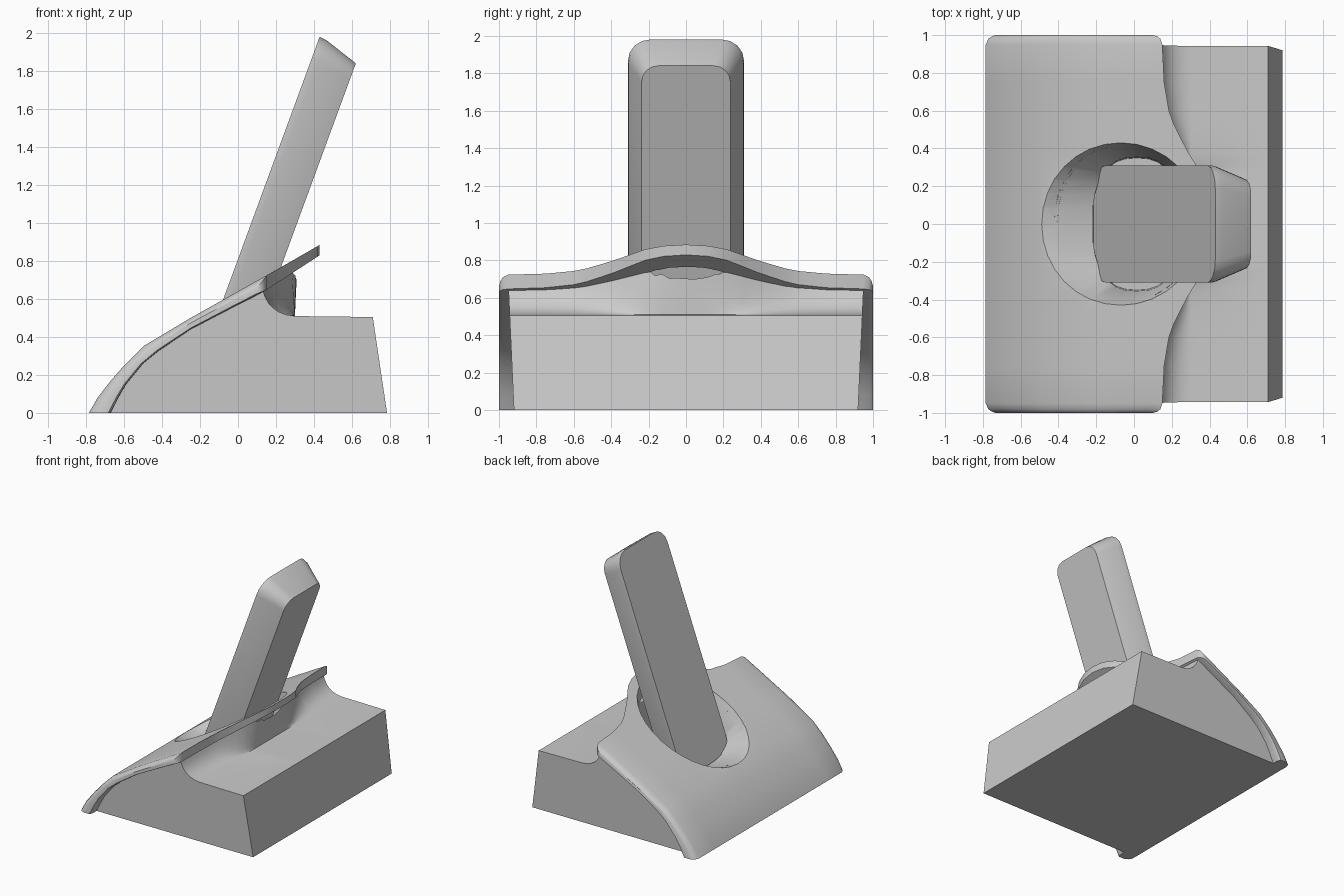
import bpy, bmesh, math

cube = bpy.data.objects.get("Cube")
if cube:
    bpy.data.objects.remove(cube, do_unlink=True)

grey = bpy.data.materials.new("light_grey")
grey.use_nodes = True
grey.diffuse_color = (0.6, 0.6, 0.6, 1)
grey.node_tree.nodes["Principled BSDF"].inputs["Base Color"].default_value = (0.6, 0.6, 0.6, 1)


def loft(name, rings):
    """Skin a list of equal closed rings and cap both ends."""
    bm = bmesh.new()
    rows = [[bm.verts.new(p) for p in ring] for ring in rings]
    n = len(rows[0])
    for a, b in zip(rows, rows[1:]):
        for i in range(n):
            j = (i + 1) % n
            bm.faces.new((a[i], a[j], b[j], b[i]))
    bm.faces.new(rows[0])
    bm.faces.new(rows[-1])
    bmesh.ops.recalc_face_normals(bm, faces=bm.faces)
    mesh = bpy.data.meshes.new(name)
    bm.to_mesh(mesh)
    bm.free()
    mesh.materials.append(grey)
    obj = bpy.data.objects.new(name, mesh)
    bpy.context.collection.objects.link(obj)
    return obj


def activate(obj):
    bpy.ops.object.select_all(action='DESELECT')
    obj.select_set(True)
    bpy.context.view_layer.objects.active = obj


def smooth(obj, degrees=35):
    activate(obj)
    bpy.ops.object.shade_smooth_by_angle(angle=math.radians(degrees))


def height(profile, x):
    for (x0, z0), (x1, z1) in zip(profile, profile[1:]):
        if x <= x1:
            break
    return z0 + (z1 - z0) * (x - x0) / (x1 - x0)


def lerp(a, b, t):
    return tuple(p + (q - p) * t for p, q in zip(a, b))


# Shield section: outer and inner curves, and the free edge along the width
OUTER = [(-.785, 0), (-.74, .08), (-.67, .17), (-.6, .25), (-.5, .35), (-.25, .5), (0, .64), (.2, .752), (.43, .885)]
INNER = [(-.67, 0), (-.63, .08), (-.59, .15), (-.5, .26), (-.42, .325), (-.25, .44), (0, .57), (.13, .635), (.43, .83)]
EDGE = [(0, .43), (.12, .418), (.22, .385), (.31, .33), (.38, .287), (.45, .25), (.53, .21),
        (.6, .185), (.75, .16), (.95, .15)]
HALF = [(y, x, 0) for y, x in EDGE]
RIM = [(.98, .14, .12), (.993, .125, .28), (1, .10, .45)]


def both_sides(stations):
    return [(-s[0],) + s[1:] for s in reversed(stations[1:])] + stations


def shield_ring(y, edge, pinch):
    xs = [-.25 + (edge + .25) * i / 6 for i in range(7)]
    top = OUTER[:5] + [(x, height(OUTER, x)) for x in xs]
    low = INNER[:5] + [(x, height(INNER, x)) for x in xs]
    outer = [lerp(a, b, pinch) for a, b in zip(top, low)]
    inner = [lerp(b, a, pinch * .25) for a, b in zip(top, low)]
    return [(x, y, z) for x, z in outer + inner[::-1]]


shield = loft("curved_shield", [shield_ring(*s) for s in both_sides(HALF + RIM)])


# Base block with a concave riser that follows the shield edge
def base_ring(y, edge, _):
    end = .13 + .65 * (edge - .15)
    start = -.66
    slope = [(start + (end - start) * i / 12) for i in range(13)]
    pts = [(-.68, 0)] + [(x, height(INNER, x) + .015) for x in slope]
    a, c, b = pts[-1], (min(end + .03, .3), .52), (.3, .51)
    pts += [lerp(lerp(a, c, t / 6), lerp(c, b, t / 6), t / 6) for t in range(1, 7)]
    pts += [(.71, .505), (.785, 0)]
    return [(x, y * (.92 + .045 * z) / .95, z) for x, z in pts]


base = loft("base_block", [base_ring(*s) for s in both_sides(HALF)])


# Tapered well cut through the shield and base
def well_ring(cx, rx, ry, depth, power, n=32):
    ring = []
    for i in range(n):
        c, s = math.cos(math.tau * i / n), math.sin(math.tau * i / n)
        x = cx + rx * math.copysign(abs(c) ** power, c)
        y = ry * math.copysign(abs(s) ** power, s)
        ring.append((x, y, .64 + .56 * x - depth))
    return ring


well = loft("well_cutter", [
    well_ring(-.09, .475, .45, -.06, 1),
    well_ring(-.07, .43, .43, 0, 1),
    well_ring(.015, .235, .355, .237, .8),
    well_ring(.015, .235, .35, .32, .8)])
well.hide_render = True
well.hide_set(True)

for part in (shield, base):
    activate(part)
    cut = part.modifiers.new("well", 'BOOLEAN')
    cut.operation = 'DIFFERENCE'
    cut.solver = 'EXACT'
    cut.object = well
    bpy.ops.object.modifier_apply(modifier=cut.name)
    smooth(part)
bpy.data.objects.remove(well, do_unlink=True)


# Tilted lever: rounded outline, tapering towards its +x face
def lever_ring(depth, w, low, high, corner):
    ax, az = .345, .939
    ring = []
    for sy, su, a0 in ((1, 1, 0), (-1, 1, 90), (-1, -1, 180), (1, -1, 270)):
        ru = corner if su > 0 else corner * 1.6
        cy, cu = sy * (w - corner), (high - ru if su > 0 else low + ru)
        for k in range(5):
            a = math.radians(a0 + 22.5 * k)
            y, u = cy + corner * math.cos(a), cu + ru * math.sin(a)
            ring.append((-.07 + ax * u + az * depth, y, .62 + az * u - ax * depth))
    return ring


lever = loft("lever", [
    lever_ring(0, .31, -.42, 1.45, .12),
    lever_ring(.04, .308, -.42, 1.445, .12),
    lever_ring(.227, .237, -.36, 1.384, .09)])
smooth(lever, 30)
